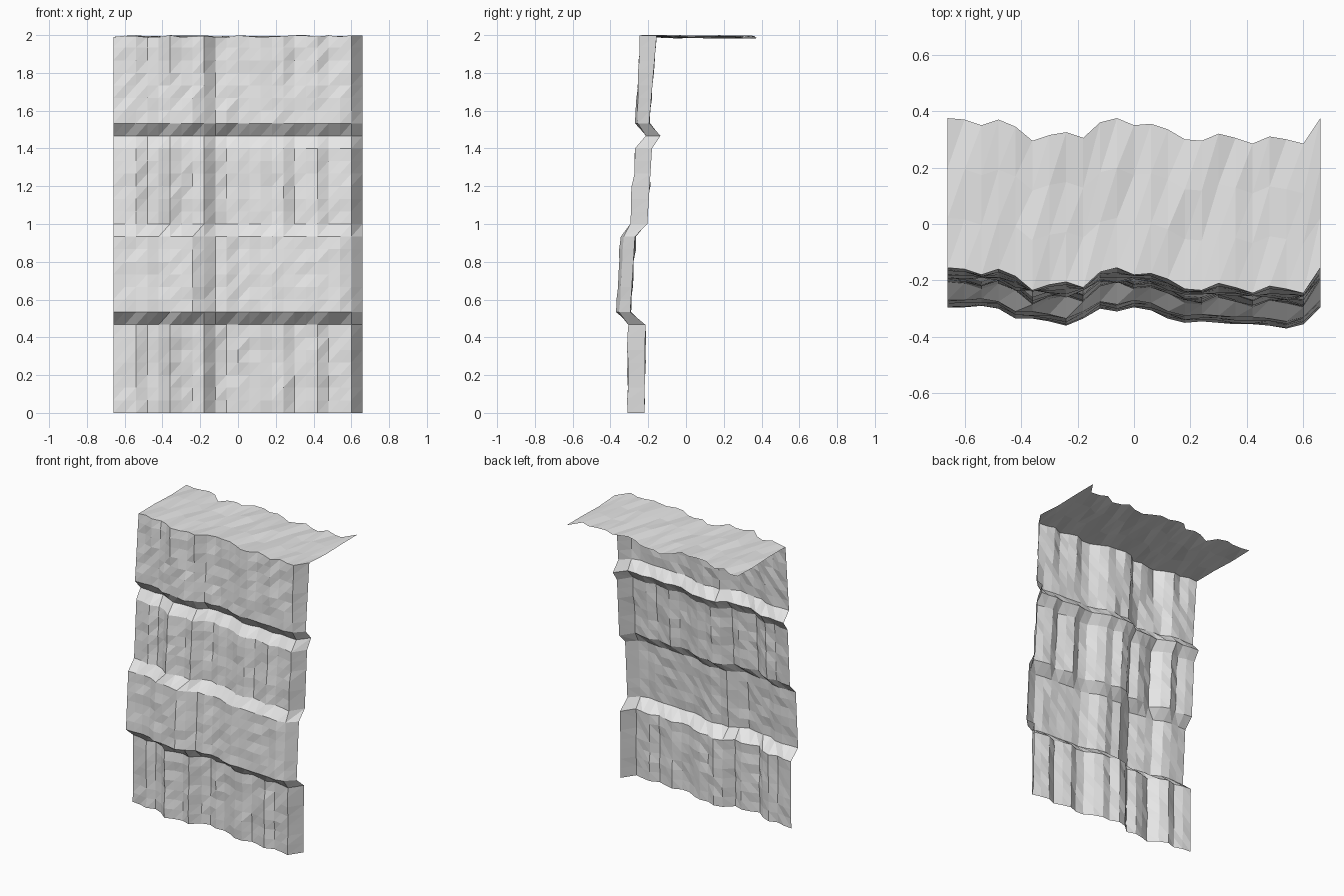
import bpy, bmesh, random

cube = bpy.data.objects.get("Cube")
if cube:
    bpy.data.objects.remove(cube, do_unlink=True)

random.seed(7)
STEP_X, ROWS, TOP_ROWS = 0.06, 30, 3

# Depth of the rock face in plan, in hundredths, one value per column
MAIN_WAVE = [0, -.5, -2.5, -.5, -3, -8, -6, -5, -7, -1.5, 0, -2.5,
             -2, -4, -7.5, -8, -5.5, -7, -9, -6.5, -7.5, -9, 0]
BULGE_WAVE = [0, 0, .5, -.5, -4, -4, -5, -6.5, -4, -.5, -1.5, 0,
              -1, -4, -5.5, -5, -5.5, -6, -6, -6.5, -7.5, -6, 0]

# Side profile of the ledges: row, depth, share of the bulge wave
PROFILE = [(0, -.22, 0), (7, -.215, 0), (8, -.295, 1), (14, -.27, 1),
           (15, -.205, 0), (21, -.18, 0), (22, -.135, .4),
           (23, -.195, 1), (30, -.155, 0)]
LEDGE_ROWS = {p[0] for p in PROFILE}


def profile(row):
    for (r0, y0, b0), (r1, y1, b1) in zip(PROFILE, PROFILE[1:]):
        if row <= r1:
            t = (row - r0) / (r1 - r0)
            return y0 + (y1 - y0) * t, b0 + (b1 - b0) * t


def column_depth(col, share):
    return (MAIN_WAVE[col] * (1 - share) + BULGE_WAVE[col] * share) / 100


bm = bmesh.new()
columns = range(len(MAIN_WAVE))
last = len(MAIN_WAVE) - 1
grid = []

# Upright rock face with fine roughness
for row in range(ROWS + 1):
    y, share = profile(row)
    rough = 0 if row in LEDGE_ROWS else 0.006
    line = []
    for col in columns:
        jitter = 0 if col in (0, last) else random.uniform(-rough, rough)
        z = 2 * row / ROWS
        if row == ROWS:
            z -= random.uniform(0, 0.012)
        line.append(bm.verts.new(((col - last / 2) * STEP_X,
                                  y + column_depth(col, share) + jitter, z)))
    grid.append(line)

# Flat shelf running back from the rim
for row in range(1, TOP_ROWS + 1):
    y = -.155 + .53 * row / TOP_ROWS
    grid.append([bm.verts.new(((col - last / 2) * STEP_X,
                               y + column_depth(col, 0),
                               2 - random.uniform(0, 0.018)))
                 for col in columns])

# Two flat facets per cell, split along the rising diagonal
for low, high in zip(grid, grid[1:]):
    for col in range(last):
        a, b, c, d = low[col], low[col + 1], high[col + 1], high[col]
        bm.faces.new((a, b, c))
        bm.faces.new((a, c, d))

mesh = bpy.data.meshes.new("cliff_wall")
bm.to_mesh(mesh)
bm.free()

# Plain stone colour
stone = bpy.data.materials.new("light_grey_stone")
stone.use_nodes = True
grey = (0.8, 0.8, 0.8, 1)
stone.diffuse_color = grey
stone.node_tree.nodes["Principled BSDF"].inputs["Base Color"].default_value = grey
mesh.materials.append(stone)

wall = bpy.data.objects.new("cliff_wall", mesh)
bpy.context.collection.objects.link(wall)
